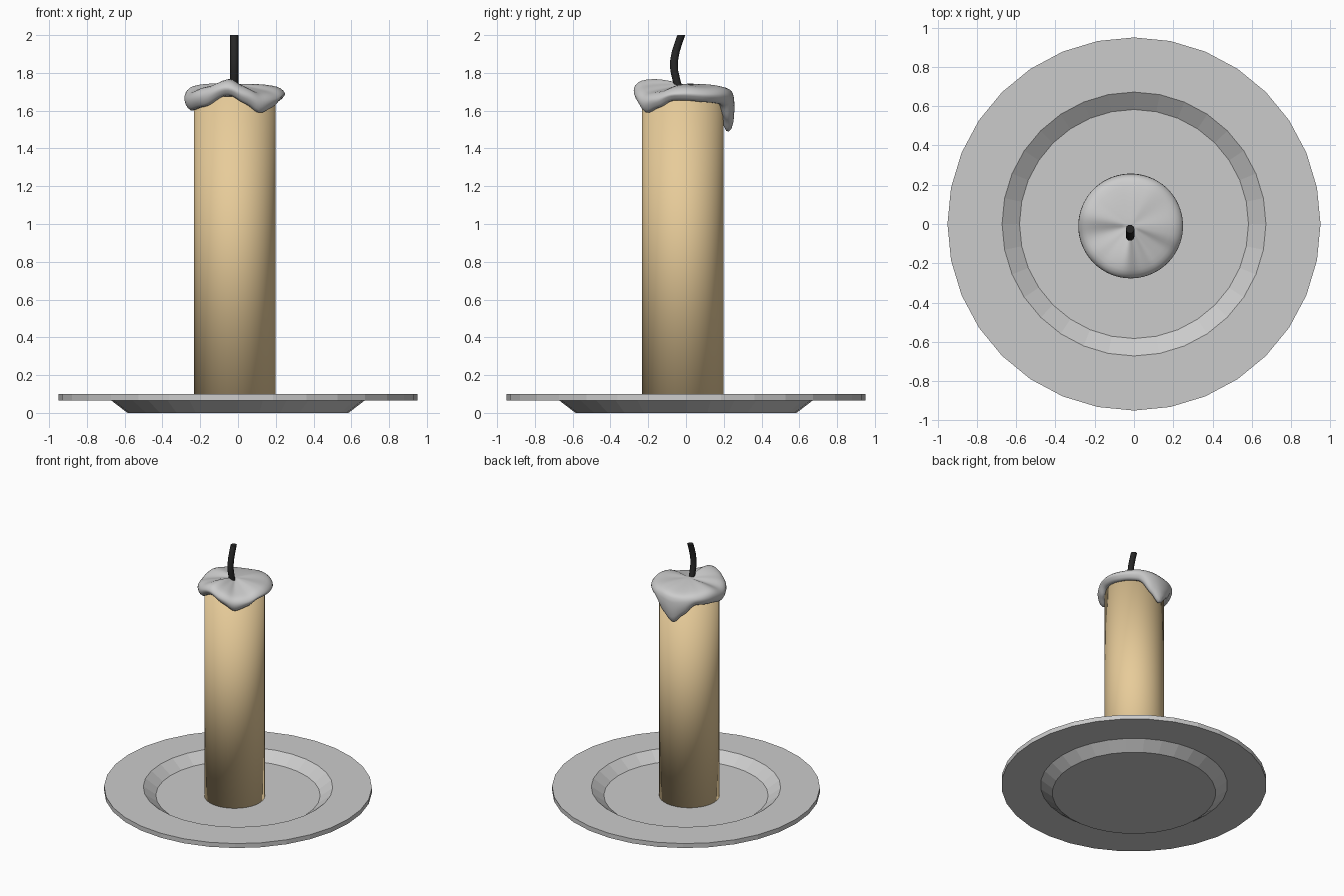
import bpy, bmesh, math

if "Cube" in bpy.data.objects:
    bpy.data.objects.remove(bpy.data.objects["Cube"])


def material(name, rgb):
    m = bpy.data.materials.new(name)
    m.diffuse_color = (*rgb, 1)
    m.use_nodes = True
    m.node_tree.nodes["Principled BSDF"].inputs["Base Color"].default_value = m.diffuse_color
    return m


GREY = material("light_grey", (0.6, 0.6, 0.6))
TAN = material("tan_wax", (0.8, 0.6, 0.32))
BLACK = material("charcoal", (0.02, 0.02, 0.02))


def loft(name, rings, mat, smooth_sides=False, smooth_caps=False):
    """Skin a list of equal-length point rings and close both ends."""
    bm = bmesh.new()
    loops = [[bm.verts.new(p) for p in ring] for ring in rings]
    n = len(loops[0])
    for a, b in zip(loops, loops[1:]):
        for i in range(n):
            j = (i + 1) % n
            bm.faces.new((a[i], a[j], b[j], b[i])).smooth = smooth_sides
    for cap in (loops[0][::-1], loops[-1]):
        bm.faces.new(cap).smooth = smooth_caps
    bmesh.ops.recalc_face_normals(bm, faces=bm.faces)
    me = bpy.data.meshes.new(name)
    bm.to_mesh(me)
    bm.free()
    me.materials.append(mat)
    ob = bpy.data.objects.new(name, me)
    bpy.context.collection.objects.link(ob)
    return ob


def circle(r, z, n=32, cx=0.0, cy=0.0):
    return [(cx + r * math.cos(math.tau * i / n), cy + r * math.sin(math.tau * i / n), z)
            for i in range(n)]


# Plate: faceted dish with a raised flat rim
plate_profile = [(0.585, 0), (0.67, 0.065), (0.95, 0.065), (0.95, 0.1), (0.672, 0.1), (0.583, 0.035)]
loft("plate", [circle(r, z) for r, z in plate_profile], GREY)

# Candle body, smooth shaded all over
CX = CY = -0.017
loft("candle", [circle(0.215, z, 32, CX, CY) for z in (0.035, 1.675)], TAN, True, True)

# Melted wax cap: (angle, lower lip height, upper rim height)
DRIPS = [(0, 1.65, 1.725), (30, 1.64, 1.72), (60, 1.63, 1.725), (80, 1.54, 1.72),
         (97, 1.475, 1.71), (115, 1.55, 1.71), (135, 1.63, 1.72), (165, 1.62, 1.73),
         (195, 1.595, 1.70), (225, 1.615, 1.72), (262, 1.68, 1.76), (285, 1.63, 1.72),
         (303, 1.58, 1.69), (325, 1.61, 1.695), (345, 1.65, 1.72), (360, 1.65, 1.725)]


def rim_heights(deg):
    for (a, b0, t0), (c, b1, t1) in zip(DRIPS, DRIPS[1:]):
        if a <= deg <= c:
            f = (1 - math.cos(math.pi * (deg - a) / (c - a))) / 2
            return b0 + (b1 - b0) * f, t0 + (t1 - t0) * f


N = 48
rings = [[] for _ in range(9)]
for i in range(N):
    deg = 360 * i / N
    low, top = rim_heights(deg)
    section = [(0.03, 1.74 + (top - 1.72) * 0.15), (0.13, 1.738 + (top - 1.72) * 0.85),
               (0.205, top + 0.008), (0.248, top - 0.004), (0.27, top - 0.035),
               (0.267, low + 0.035), (0.24, low - 0.004), (0.212, low + 0.012), (0.18, 1.66)]
    for ring, (r, z) in zip(rings, section):
        ring.append((CX + r * math.cos(math.radians(deg)),
                     -0.01 + r * math.sin(math.radians(deg)), z))
wax = loft("melted_wax", rings, GREY, True, True)
wax.modifiers.new("soften", 'SUBSURF').levels = 1
wax.modifiers["soften"].render_levels = 1

# Wick: curved thin rod
wick_path = [(-0.035, 1.70), (-0.05, 1.76), (-0.062, 1.81), (-0.064, 1.86),
             (-0.055, 1.91), (-0.041, 1.955), (-0.025, 2.0)]
loft("wick", [circle(0.022, z, 10, -0.02, y) for y, z in wick_path], BLACK, True)
